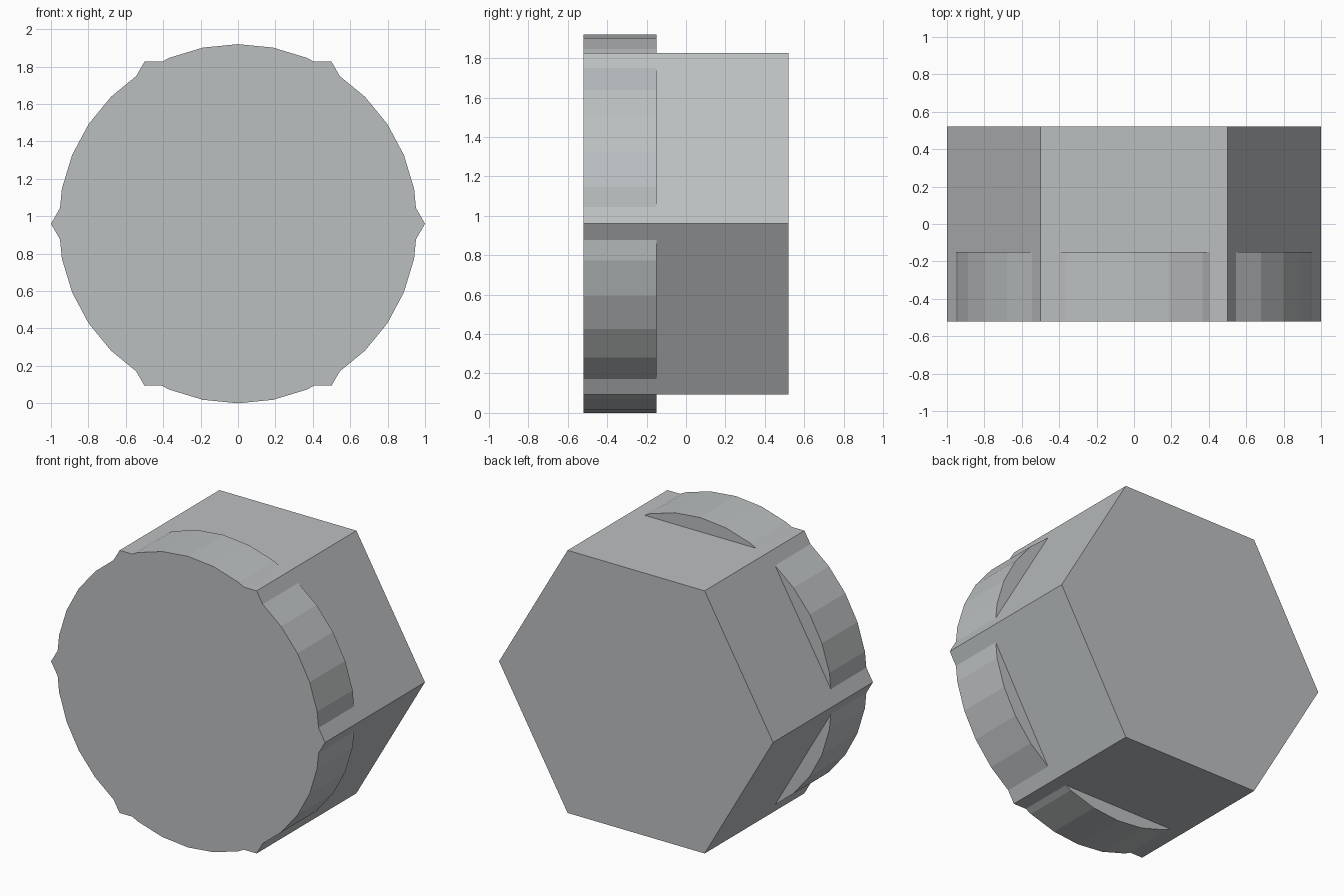
import bpy
from math import radians

cube = bpy.data.objects.get("Cube")
if cube:
    bpy.data.objects.remove(cube, do_unlink=True)

CENTRE_Z = 0.96
FRONT = -0.52

# Single grey metal colour
metal = bpy.data.materials.new("steel_grey")
metal.use_nodes = True
grey = (0.50, 0.52, 0.53, 1)
metal.diffuse_color = grey
metal.node_tree.nodes["Principled BSDF"].inputs["Base Color"].default_value = grey


def prism(name, sides, radius, back, turn):
    """Flat-sided prism running from the front plane to y = back."""
    bpy.ops.mesh.primitive_cylinder_add(
        vertices=sides, radius=radius, depth=back - FRONT,
        location=(0, (back + FRONT) / 2, CENTRE_Z))
    ob = bpy.context.object
    ob.name = name
    ob.rotation_euler = (radians(90), radians(turn), 0)
    ob.data.materials.append(metal)
    return ob


# Hexagonal body, corners pointing to the sides
prism("hex_body", 6, 1.0, 0.52, 90)

# Round collar at the front, bulging past the six flats
prism("round_collar", 32, 0.96, -0.15, 0)
